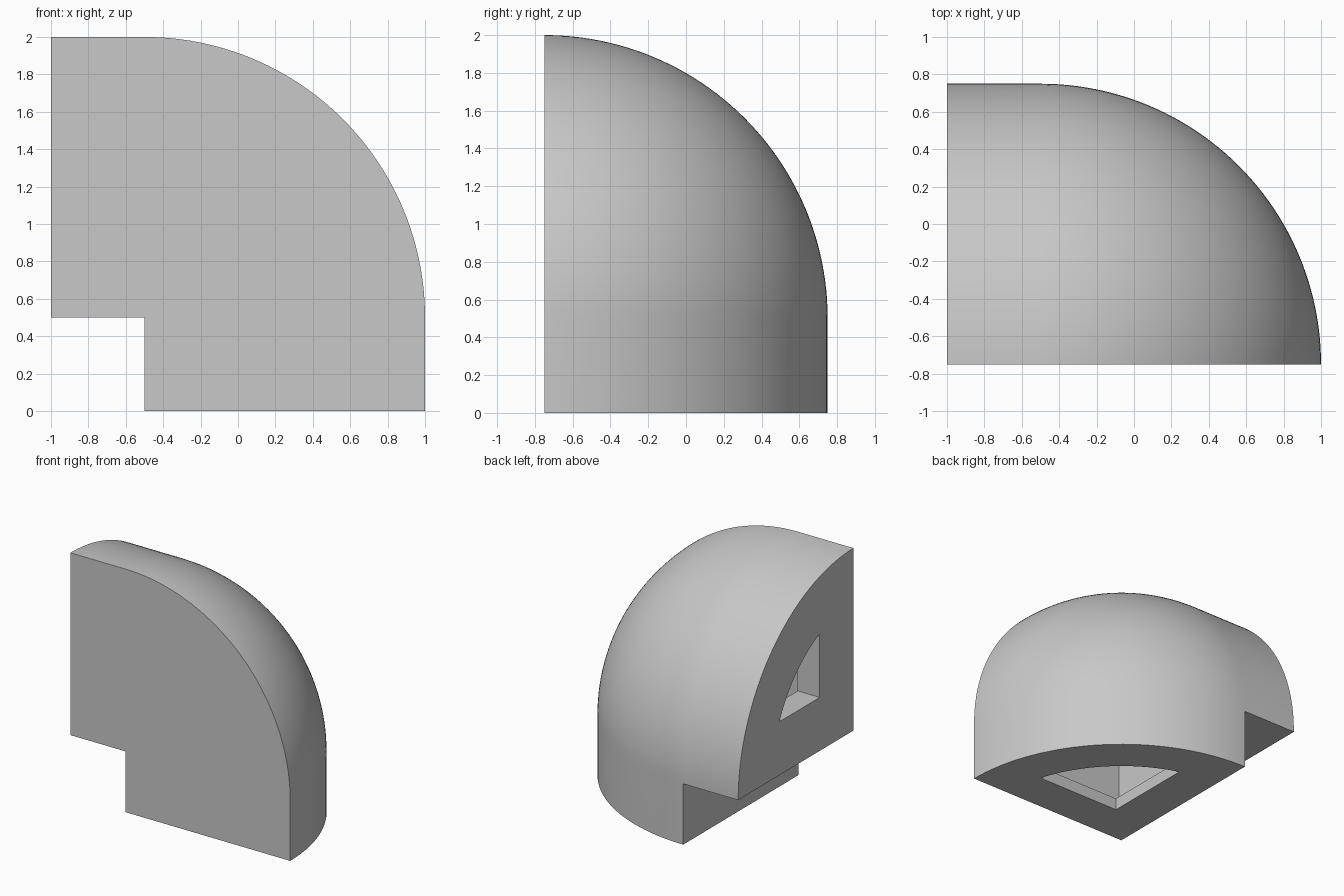
import bpy, bmesh, math
from mathutils import Vector

if "Cube" in bpy.data.objects:
    bpy.data.objects.remove(bpy.data.objects["Cube"])

CENTRE = Vector((-0.5, -0.75, 0.5))   # centre of the rounded corner
STEPS = 48

grey = bpy.data.materials.new("plain grey")
grey.use_nodes = True
colour = (0.58, 0.58, 0.58, 1)
grey.diffuse_color = colour
grey.node_tree.nodes["Principled BSDF"].inputs["Base Color"].default_value = colour


def finish(bm, name):
    bmesh.ops.remove_doubles(bm, verts=bm.verts, dist=1e-5)
    bmesh.ops.recalc_face_normals(bm, faces=bm.faces)
    mesh = bpy.data.meshes.new(name)
    bm.to_mesh(mesh)
    bm.free()
    mesh.materials.append(grey)
    obj = bpy.data.objects.new(name, mesh)
    bpy.context.collection.objects.link(obj)
    return obj


def rounded_elbow(name, inset, r, arm, leg):
    """Sphere octant with a quarter-round arm toward -x and leg toward -z."""
    bm = bmesh.new()
    origin = CENTRE + Vector((inset, inset, inset))

    def point(row, col):
        lat = math.pi / 2 * max(row, 0) / STEPS
        lon = math.pi / 2 * min(col, STEPS) / STEPS
        return Vector((-arm if col > STEPS else r * math.cos(lat) * math.cos(lon),
                       r * math.cos(lat) * math.sin(lon),
                       -leg if row < 0 else r * math.sin(lat)))

    def face(points):
        bm.faces.new([bm.verts.new(origin + Vector(p)) for p in points])

    # Curved skin, leaving out the notch cell
    for row in range(-1, STEPS):
        for col in range(STEPS + 1):
            if row < 0 and col == STEPS:
                continue
            quad = [point(row, col), point(row, col + 1),
                    point(row + 1, col + 1), point(row + 1, col)]
            if row == STEPS - 1 and col < STEPS:
                quad.pop()
            face(quad)

    # Flat front, arm end, leg bottom and the two notch faces
    rows = range(STEPS + 1)
    face([point(i, 0) for i in range(-1, STEPS + 1)]
         + [(-arm, 0, r), (-arm, 0, 0), (0, 0, 0), (0, 0, -leg)])
    face([point(i, STEPS + 1) for i in rows] + [(-arm, 0, 0)])
    face([point(-1, j) for j in rows] + [(0, 0, -leg)])
    face([(-arm, 0, 0), (0, 0, 0), (0, r, 0), (-arm, r, 0)])
    face([(0, 0, 0), (0, 0, -leg), (0, r, -leg), (0, r, 0)])
    return finish(bm, name)


def opening(name, inset, depth, along_x):
    """Quarter-round prism, inset evenly from the edges of an end face."""
    bm = bmesh.new()
    r = 1.5 - inset
    start = math.asin(inset / r)
    section = [(inset, inset)]
    for i in range(STEPS + 1):
        a = start + (math.pi / 2 - 2 * start) * i / STEPS
        section.append((r * math.cos(a), r * math.sin(a)))

    def place(u, v, w):
        return CENTRE + Vector((w, u, v) if along_x else (u, v, w))

    base = bm.faces.new([bm.verts.new(place(u, v, -0.6)) for u, v in section])
    result = bmesh.ops.extrude_face_region(bm, geom=[base], use_keep_orig=True)
    moved = [g for g in result["geom"] if isinstance(g, bmesh.types.BMVert)]
    shift = Vector((depth, 0, 0) if along_x else (0, 0, depth))
    bmesh.ops.translate(bm, verts=moved, vec=shift)
    return finish(bm, name)


# Body, its hollow interior, and the openings at the arm end and underneath
body = rounded_elbow("rounded_corner_body", 0, 1.5, 0.5, 0.5)
cutters = [rounded_elbow("hollow_cutter", 0.15, 1.1, 0.45, 0.55),
           opening("side_opening_cutter", 0.44, 0.38, True),
           opening("bottom_opening_cutter", 0.34, 0.28, False)]

bpy.context.view_layer.objects.active = body
body.select_set(True)
for cutter in cutters:
    cutter.hide_render = True
    cut = body.modifiers.new("cut", "BOOLEAN")
    cut.operation = "DIFFERENCE"
    cut.solver = "EXACT"
    cut.object = cutter
    bpy.ops.object.modifier_apply(modifier=cut.name)
    bpy.data.objects.remove(cutter)

bpy.ops.object.shade_smooth_by_angle(angle=math.radians(30))
